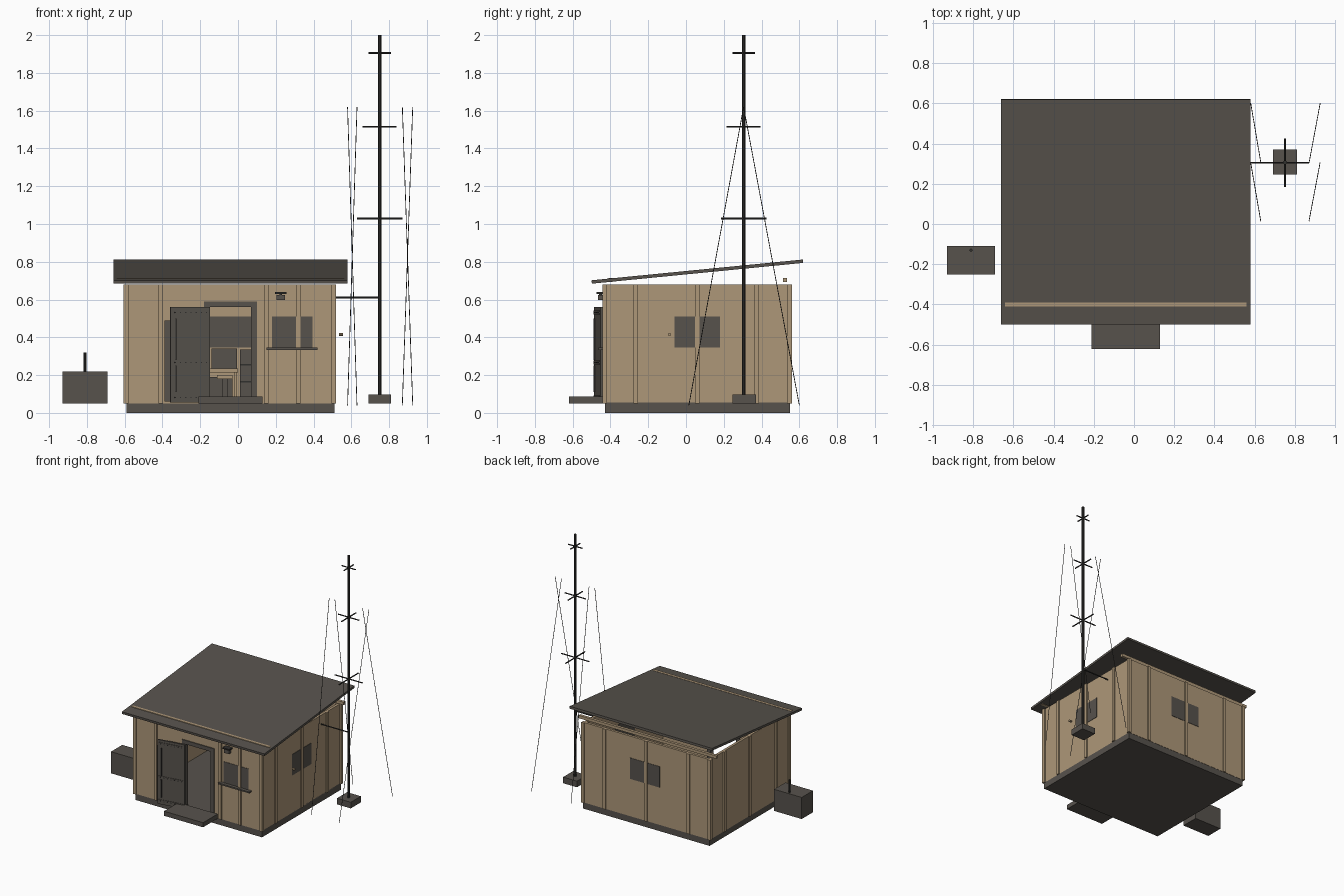
import bpy, math
from mathutils import Vector, Matrix

if "Cube" in bpy.data.objects:
    bpy.data.objects.remove(bpy.data.objects["Cube"])


def mat(name, c):
    m = bpy.data.materials.new(name)
    m.diffuse_color = (*c, 1)
    m.use_nodes = True
    m.node_tree.nodes["Principled BSDF"].inputs["Base Color"].default_value = m.diffuse_color
    return m


TAN = mat("tan plywood", (0.42, 0.31, 0.19))
GREY = mat("warm dark grey", (0.095, 0.085, 0.073))
DARK = mat("near black steel", (0.03, 0.029, 0.027))


def mesh(name, verts, faces, m):
    me = bpy.data.meshes.new(name)
    me.from_pydata(verts, [], faces)
    me.materials.append(m)
    o = bpy.data.objects.new(name, me)
    bpy.context.collection.objects.link(o)
    return o


def box(name, x, y, z, m):
    v = [(a, b, c) for a in x for b in y for c in z]
    f = [(0, 1, 3, 2), (4, 6, 7, 5), (0, 4, 5, 1), (2, 3, 7, 6), (0, 2, 6, 4), (1, 5, 7, 3)]
    return mesh(name, v, f, m)


def rod(name, a, b, r, m, n=8):
    a, b = Vector(a), Vector(b)
    q = (b - a).to_track_quat('Z', 'Y')
    ring = [q @ Vector((r * math.cos(t), r * math.sin(t), 0))
            for t in (2 * math.pi * (i + .5) / n for i in range(n))]
    v = [a + p for p in ring] + [b + p for p in ring]
    f = [(i, (i + 1) % n, n + (i + 1) % n, n + i) for i in range(n)]
    f += [tuple(range(n))[::-1], tuple(range(n, 2 * n))]
    return mesh(name, v, f, m)


X0, X1, Y0, Y1, T = -0.595, 0.51, -0.433, 0.552, 0.02   # outer wall faces
Z0, Z1 = 0.05, 0.68

# Foundation
box("foundation_slab", (-0.59, 0.51), (-0.43, 0.55), (0, 0.055), GREY)

# Walls, with the doorway left open
box("front_wall_left", (X0, -0.15), (Y0, Y0 + T), (Z0, Z1), TAN)
box("front_wall_right", (0.07, X1), (Y0, Y0 + T), (Z0, Z1), TAN)
box("front_wall_lintel", (-0.15, 0.07), (Y0, Y0 + T), (0.56, Z1), TAN)
box("back_wall", (X0, X1), (Y1 - T, Y1), (Z0, Z1), TAN)
box("left_wall", (X0, X0 + T), (Y0 + T, Y1 - T), (Z0, Z1), TAN)
box("right_wall", (X1 - T, X1), (Y0 + T, Y1 - T), (Z0, Z1), TAN)

# Corner posts and wall battens
for x in (-0.605, 0.495):
    for y in (-0.442, 0.536):
        box("corner_post", (x, x + 0.025), (y, y + 0.025), (Z0, Z1), TAN)
for x in (-0.41, 0.15, 0.32):
    box("front_batten", (x - 0.012, x + 0.012), (Y0 - 0.009, Y0), (Z0, Z1), TAN)
for x in (-0.41, -0.04, 0.32):
    box("back_batten", (x - 0.012, x + 0.012), (Y1, Y1 + 0.009), (Z0, Z1), TAN)
for y in (-0.265, 0.06, 0.375):
    box("right_batten", (X1, X1 + 0.01), (y - 0.012, y + 0.012), (Z0, Z1), TAN)
    box("left_batten", (X0 - 0.01, X0), (y - 0.012, y + 0.012), (Z0, Z1), TAN)

# Windows, visible on both wall faces
e = 0.003
box("front_window", (0.18, 0.395), (Y0 - e, Y0 + T + e), (0.345, 0.51), GREY)
box("back_window", (-0.16, 0.10), (Y1 - T - e, Y1 + e), (0.345, 0.51), GREY)
box("right_window", (X1 - T - e, X1 + e), (-0.06, 0.18), (0.345, 0.51), GREY)
box("front_window_sill", (0.15, 0.42), (-0.462, Y0), (0.334, 0.345), GREY)

# Door frame
box("door_frame_left", (-0.18, -0.15), (-0.44, -0.405), (Z0, 0.59), GREY)
box("door_frame_right", (0.07, 0.10), (-0.44, -0.405), (Z0, 0.59), GREY)
box("door_frame_top", (-0.15, 0.07), (-0.44, -0.405), (0.56, 0.59), GREY)

# Door leaf swung out, with raised rails, rivets and pull bars
door = [box("door_leaf", (-0.213, 0), (-0.012, 0), (0.055, 0.56), GREY)]
for z in (0.07, 0.255, 0.52):
    door.append(box("door_rail", (-0.205, -0.01), (-0.016, -0.012), (z, z + 0.022), GREY))
    for i in range(7):
        x = -0.19 + i * 0.028
        door.append(box("door_rivet", (x, x + 0.006), (-0.019, -0.016), (z + 0.008, z + 0.014), DARK))
for za, zb in ((0.11, 0.25), (0.28, 0.50)):
    door.append(box("door_pull_bar", (-0.186, -0.18), (-0.02, -0.012), (za, zb), DARK))
turn = Matrix.Translation((-0.15, -0.442, 0)) @ Matrix.Rotation(math.radians(9), 4, 'Z')
for o in door:
    o.data.transform(turn)
box("door_stop_panel", (-0.39, -0.36), (-0.448, Y0), (0.06, 0.49), GREY)

# Doorstep
box("doorstep", (-0.21, 0.13), (-0.62, -0.44), (0.05, 0.086), GREY)

# Lamp over the front window
box("lamp_cap", (0.197, 0.256), (-0.475, Y0), (0.63, 0.64), DARK)
box("lamp_body", (0.205, 0.248), (-0.467, -0.441), (0.598, 0.625), GREY)
box("lamp_stem", (0.22, 0.234), (-0.46, -0.446), (0.62, 0.632), DARK)

# Sloping roof sheet and its two purlins
slope = math.atan2(0.11, 1.12)
roof = box("roof_sheet", (-0.66, 0.58), (-0.562, 0.562), (-0.009, 0.009), GREY)
roof.data.transform(Matrix.Translation((-0.04, 0.06, 0.748)) @ Matrix.Rotation(slope, 4, 'X')
                    @ Matrix.Translation((0.04, 0, 0)))
for y in (-0.40, 0.525):
    box("roof_purlin", (-0.64, 0.56), (y - 0.011, y + 0.011), (0.692, 0.715), TAN)

# Mast with footing, cross arms and brace
MX, MY = 0.75, 0.305
box("mast_footing", (0.69, 0.81), (0.245, 0.37), (0.05, 0.098), GREY)
rod("mast_pole", (MX, MY, 0.09), (MX, MY, 2.0), 0.0105, DARK)
for z, h in ((1.03, 0.12), (1.515, 0.09), (1.905, 0.06)):
    rod("mast_arm_x", (MX - h, MY, z), (MX + h, MY, z), 0.005, DARK, 6)
    rod("mast_arm_y", (MX, MY - h, z), (MX, MY + h, z), 0.005, DARK, 6)
rod("mast_brace", (0.50, MY, 0.61), (MX, MY, 0.61), 0.005, DARK, 6)

# Guy wires
for xt, xb, yb in ((0.63, 0.58, 0.60), (0.58, 0.63, 0.015), (0.87, 0.925, 0.60), (0.925, 0.87, 0.015)):
    rod("guy_wire", (xt, MY, 1.62), (xb, yb, 0.04), 0.002, DARK, 5)

# Generator box with exhaust
box("generator_box", (-0.93, -0.69), (-0.25, -0.11), (0.05, 0.22), GREY)
rod("generator_exhaust", (-0.81, -0.13, 0.21), (-0.81, -0.13, 0.32), 0.008, DARK)

# Cable port on the right wall
rod("cable_port", (0.535, -0.087, 0.415), (0.556, -0.087, 0.415), 0.009, TAN, 10)

# Interior: desk, radio set, stool and cabinet
box("floor", (X0 + T, X1 - T), (Y0 + T, Y1 - T), (0.055, 0.06), GREY)
box("desk_top", (-0.30, 0.0), (0.20, 0.50), (0.215, 0.235), TAN)
for x in (-0.295, -0.02):
    for y in (0.21, 0.475):
        box("desk_leg", (x, x + 0.015), (y, y + 0.015), (0.06, 0.215), TAN)
box("radio_set", (-0.14, -0.005), (0.27, 0.45), (0.235, 0.34), GREY)
box("stool_seat", (-0.11, -0.03), (0.06, 0.14), (0.18, 0.20), TAN)
box("stool_base", (-0.085, -0.055), (0.085, 0.115), (0.06, 0.18), GREY)
box("storage_crate", (-0.15, -0.03), (0.26, 0.46), (0.06, 0.19), GREY)
box("cabinet", (0.01, 0.16), (0.30, 0.50), (0.06, 0.335), GREY)
for z in (0.16, 0.25):
    box("cabinet_drawer_edge", (0.012, 0.158), (0.294, 0.30), (z, z + 0.008), DARK)
